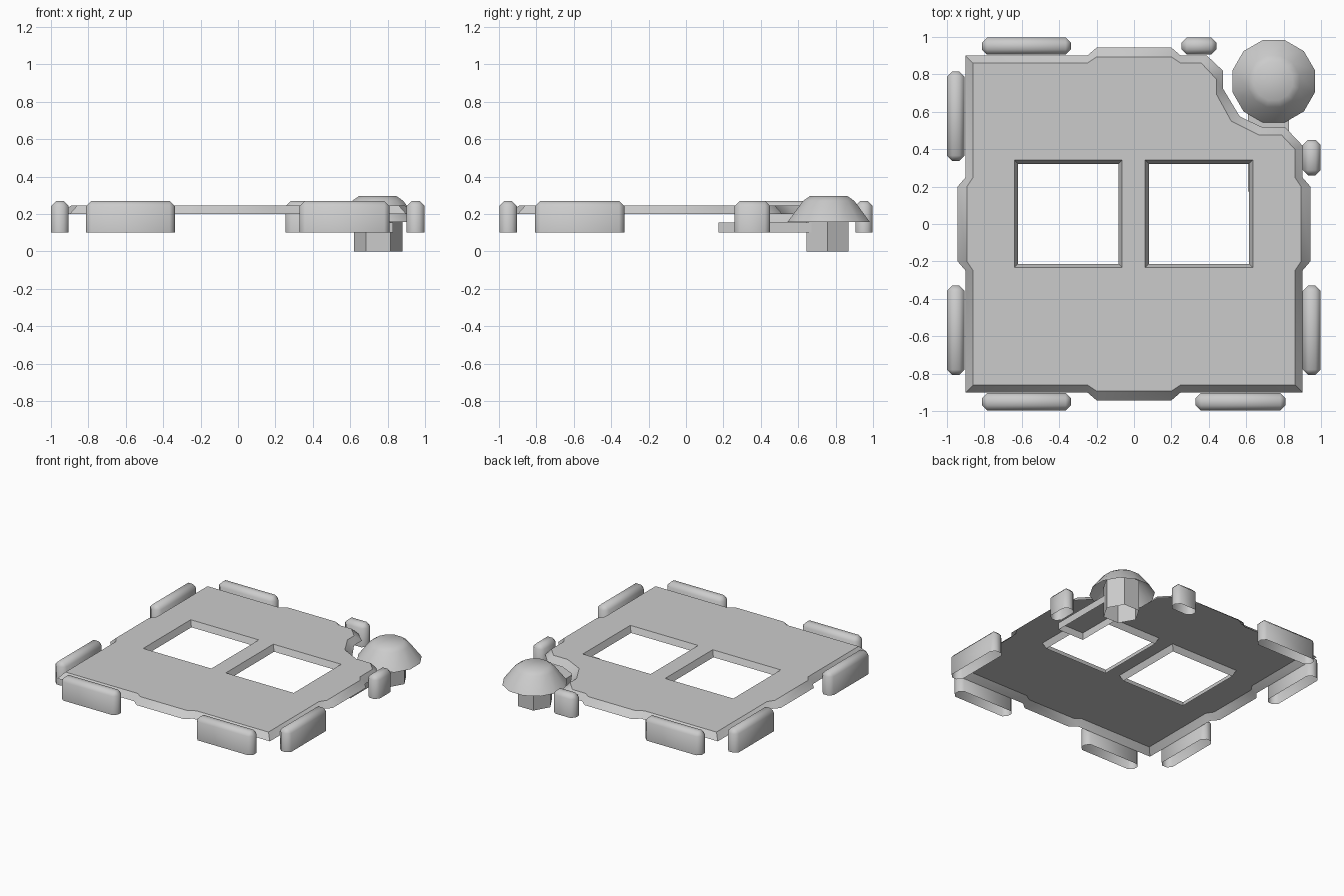
import bpy, bmesh, math
from mathutils import Matrix

if "Cube" in bpy.data.objects:
    bpy.data.objects.remove(bpy.data.objects["Cube"])


def finish(name, bm, angle):
    bmesh.ops.recalc_face_normals(bm, faces=bm.faces)
    me = bpy.data.meshes.new(name)
    bm.to_mesh(me)
    bm.free()
    ob = bpy.data.objects.new(name, me)
    bpy.context.collection.objects.link(ob)
    bpy.ops.object.select_all(action='DESELECT')
    bpy.context.view_layer.objects.active = ob
    ob.select_set(True)
    bpy.ops.object.shade_smooth_by_angle(angle=math.radians(angle))
    return ob


def ring(bm, pts, z):
    return [bm.verts.new((x, y, z)) for x, y in pts]


def bridge(bm, a, b):
    n = len(a)
    for i in range(n):
        bm.faces.new((a[i], a[(i + 1) % n], b[(i + 1) % n], b[i]))


def outline(edge, bump, cut):
    # one tabbed side turned four times, with a notched back right corner
    side = [(-edge, -edge), (-.25, -edge), (-.2, -bump), (.2, -bump), (.25, -edge)]
    pts = []
    for k in range(4):
        c, s = ((1, 0), (0, 1), (-1, 0), (0, -1))[k]
        turned = [(x * c - y * s, x * s + y * c) for x, y in side]
        pts += cut + turned[1:] if k == 2 else turned
    return pts


def rect(x0, x1, y0, y1, g=0):
    return [(x0 - g, y0 - g), (x1 + g, y0 - g), (x1 + g, y1 + g), (x0 - g, y1 + g)]


# Plate: thin open shell with sloped rim and two square openings
bm = bmesh.new()
outer_cut = [(.9, .42), (.81, .515), (.68, .52), (.565, .575), (.475, .725), (.475, .82), (.39, .9)]
inner_cut = [(.86, .4), (.79, .475), (.67, .475), (.52, .55), (.44, .695), (.44, .775), (.36, .86)]
loops = [(outline(.9, .943, outer_cut), outline(.86, .893, inner_cut))]
for x0, x1 in ((-.62, -.083), (.08, .615)):
    loops.append((rect(x0, x1, -.213, .322), rect(x0, x1, -.213, .322, .02)))
rim = []
for low, high in loops:
    a, b = ring(bm, low, .2), ring(bm, high, .245)
    bridge(bm, a, b)
    rim += [bm.edges.get((b[i], b[(i + 1) % len(b)])) for i in range(len(b))]
bmesh.ops.triangle_fill(bm, edges=rim, use_beauty=True, use_dissolve=False)
bmesh.ops.recalc_face_normals(bm, faces=bm.faces)
plate = finish("plate", bm, 40)


def open_box(name, x0, x1, y0, y1, z0, z1, bevel=0):
    bm = bmesh.new()
    bmesh.ops.create_cube(bm, size=1, matrix=Matrix.Translation(
        ((x0 + x1) / 2, (y0 + y1) / 2, (z0 + z1) / 2)) @ Matrix.Diagonal((x1 - x0, y1 - y0, z1 - z0, 1)))
    bm.normal_update()
    bmesh.ops.delete(bm, geom=[f for f in bm.faces if f.normal.z < -.5], context='FACES')
    if bevel:
        edges = [e for e in bm.edges if not e.is_boundary]
        bmesh.ops.bevel(bm, geom=edges, offset=bevel, segments=1, affect='EDGES')
    return finish(name, bm, 50)


# Edge pads, open underneath
pads = {
    "back_left": (-.813, -.338, .905, .998), "back_right": (.255, .44, .905, .998),
    "front_left": (-.813, -.338, -.998, -.903), "front_right": (.33, .81, -.998, -.903),
    "left_back": (-1, -.905, .338, .815), "left_front": (-1, -.905, -.807, -.33),
    "right_back": (.902, .998, .26, .45), "right_front": (.902, .998, -.807, -.33),
}
for label, box in pads.items():
    open_box("pad_" + label, *box, .1, .27, .028)

# Arm beneath the plate leading to the post
open_box("post_arm", .61, .83, .175, .76, .1, .155)


def turned_part(name, cx, cy, sides, phase, profile, angle):
    bm = bmesh.new()
    prev = None
    for r, z in profile:
        cur = ring(bm, [(cx + r * math.cos(phase + i * math.tau / sides),
                         cy + r * math.sin(phase + i * math.tau / sides))
                        for i in range(sides)], z)
        if prev:
            bridge(bm, prev, cur)
        prev = cur
    bm.faces.new(prev)
    return finish(name, bm, angle)


# Corner post and its twelve-sided cap
turned_part("post", .75, .757, 6, 0, [(.13, 0), (.13, .24)], 20)
turned_part("cap", .747, .763, 12, math.pi / 12,
            [(.228, .157), (.142, .27), (.105, .295)], 40)
